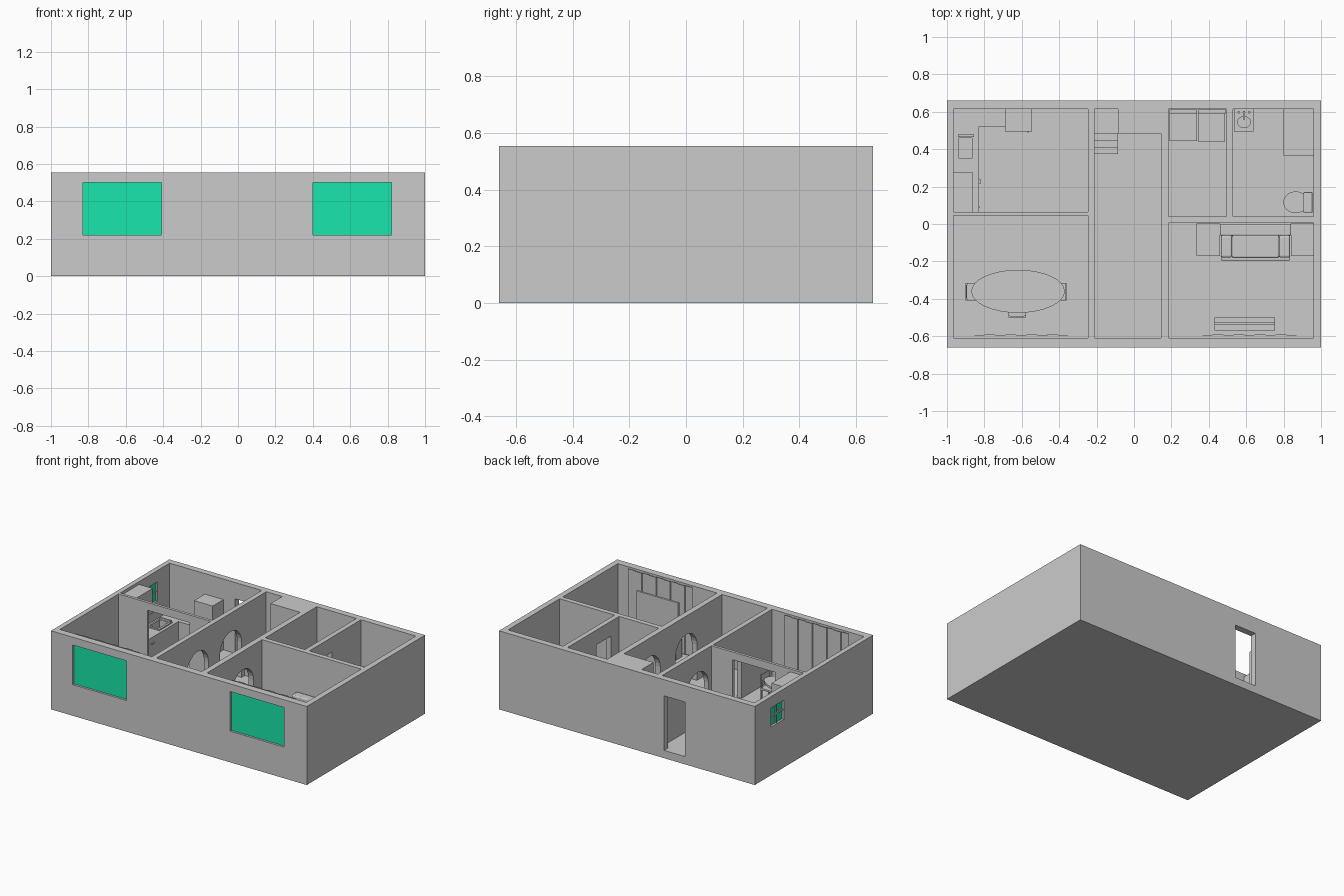
import bpy, bmesh, math
from mathutils import Vector

if "Cube" in bpy.data.objects:
    bpy.data.objects.remove(bpy.data.objects["Cube"])

FLOOR, TOP = 0.055, 0.555
green = bpy.data.materials.new("green_glass")
green.diffuse_color = (0.01, 0.8, 0.41, 1)
green.use_nodes = True
green.node_tree.nodes["Principled BSDF"].inputs["Base Color"].default_value = green.diffuse_color


def finish(name, bm, mat=None):
    bmesh.ops.recalc_face_normals(bm, faces=bm.faces)
    me = bpy.data.meshes.new(name)
    bm.to_mesh(me)
    bm.free()
    ob = bpy.data.objects.new(name, me)
    bpy.context.collection.objects.link(ob)
    if mat:
        me.materials.append(mat)
    return ob


def box(name, x0, x1, y0, y1, z0, z1, mat=None, bevel=0):
    bm = bmesh.new()
    bmesh.ops.create_cube(bm, size=1)
    for v in bm.verts:
        v.co = Vector((x0 + (v.co.x + .5) * (x1 - x0), y0 + (v.co.y + .5) * (y1 - y0),
                       z0 + (v.co.z + .5) * (z1 - z0)))
    ob = finish(name, bm, mat)
    if bevel:
        m = ob.modifiers.new("bevel", 'BEVEL')
        m.width, m.segments = bevel, 3
    return ob


def prism(name, pts, vec, mat=None):
    """Extrude a closed outline along a vector."""
    bm = bmesh.new()
    f = bm.faces.new([bm.verts.new(p) for p in pts])
    r = bmesh.ops.extrude_face_region(bm, geom=[f])
    bmesh.ops.translate(bm, vec=vec, verts=[g for g in r['geom'] if isinstance(g, bmesh.types.BMVert)])
    return finish(name, bm, mat)


def disc(name, cx, cy, rx, ry, z0, z1, n=32):
    pts = [(cx + rx * math.cos(2 * math.pi * i / n), cy + ry * math.sin(2 * math.pi * i / n), z0)
           for i in range(n)]
    ob = prism(name, pts, (0, 0, z1 - z0))
    bpy.context.view_layer.objects.active = ob
    ob.select_set(True)
    bpy.ops.object.shade_smooth_by_angle(angle=math.radians(35))
    ob.select_set(False)
    return ob


def arch(y0, y1, x0, x1, top=.425, n=14):
    r, c = (y1 - y0) / 2, (y0 + y1) / 2
    pts = [(x0, y0, FLOOR), (x0, y1, FLOOR)]
    pts += [(x0, c + r * math.cos(math.pi * i / n), top - r + r * math.sin(math.pi * i / n))
            for i in range(n + 1)]
    return prism("arch_cutter", pts, (x1 - x0, 0, 0))


def carve(ob, cutters):
    for c in cutters:
        c.hide_render = True
        m = ob.modifiers.new("cut", 'BOOLEAN')
        m.operation, m.solver, m.object = 'DIFFERENCE', 'EXACT', c
    dg = bpy.context.evaluated_depsgraph_get()
    me = bpy.data.meshes.new_from_object(ob.evaluated_get(dg))
    ob.modifiers.clear()
    ob.data = me
    for c in cutters:
        bpy.data.objects.remove(c)


# House shell: floor slab and walls, with rooms and openings carved out
house = box("house_walls", -1, 1, -.66, .66, 0, TOP)
rooms = [(-.965, -.245, .065, .615), (-.965, -.245, -.61, .045), (-.21, .145, -.61, .485),
         (-.21, -.085, .48, .615), (.185, .495, .04, .615), (.53, .96, .04, .615),
         (.185, .96, -.61, .005)]
cuts = [box("room_cutter", *r, FLOOR, .7) for r in rooms]
openings = [(-.83, -.41, -.7, -.6, .22, .50), (.40, .82, -.7, -.6, .22, .50),   # front windows
            (-1.05, -.955, .335, .48, .34, .475),                             # side window
            (-.455, -.29, .6, .7, FLOOR, .44),                                # back door
            (-.74, -.41, .03, .08, FLOOR, .50),                               # kitchen to dining
            (.48, .545, .13, .29, FLOOR, .45)]                                # bathroom door
cuts += [box("opening_cutter", *o) for o in openings]
cuts += [arch(-.27, -.03, -.26, -.2), arch(.10, .34, -.26, -.2),
         arch(-.33, -.09, .135, .195), arch(.08, .32, .135, .195)]
carve(house, cuts)

# Window panes
box("front_pane_left", -.83, -.41, -.645, -.635, .22, .50, green)
box("front_pane_right", .40, .82, -.645, -.635, .22, .50, green)
box("side_pane", -.985, -.978, .335, .48, .34, .475, green)
box("side_window_mullion", -.993, -.972, .402, .413, .34, .475)
box("side_window_crossbar", -.993, -.972, .335, .48, .402, .413)


# Pleated curtains
def curtain(name, x0, x1, n=9):
    w = (x1 - x0) / n
    front, back = [], []
    for i in range(n):
        y = -.588 if i % 2 else -.594
        for x in (x0 + i * w + .002, x0 + (i + 1) * w - .002):
            front.append((x, y, FLOOR + .01))
            back.append((x, y - .003, FLOOR + .01))
    prism(name, front + back[::-1], (0, 0, .485))


curtain("dining_curtain", -.855, -.35)
curtain("living_curtain", .365, .87)

# Stairs at the end of the hall
for i, y in enumerate((.375, .41, .445, .485)):
    box(f"stair_{i + 1}", -.21, -.085, y, .617, FLOOR - .005, FLOOR + .045 * (i + 1))

# Kitchen: L-shaped counter, sink, fridge, hanging cupboard
C = .215
counter = prism("kitchen_counter", [(-.967, .063, .05), (-.83, .063, .05), (-.83, .52, .05), (-.69, .52, .05),
                                    (-.69, .617, .05), (-.967, .617, .05)], (0, 0, C - .05))
carve(counter, [box("basin_cutter", -.935, -.865, .35, .46, C - .05, C + .05)])
sink = box("sink_rim", -.945, -.85, .335, .48, C, C + .008)
carve(sink, [box("rim_cutter", -.935, -.865, .35, .46, C - .05, C + .05)])
box("sink_splash", -.94, -.855, .464, .478, C, C + .02)
box("oven_handle", -.832, -.82, .215, .24, .17, .18)
box("counter_knob", -.832, -.825, .085, .095, .17, .18)
box("fridge", -.69, -.545, .495, .617, .05, .41)
box("fridge_handle", -.57, -.562, .488, .495, .2, .3)
box("hanging_cupboard", -.967, -.86, .065, .275, .36, .535)

# Dining table and chairs
T = .20
disc("table_top", -.62, -.36, .25, .115, T - .015, T)
disc("table_post", -.62, -.36, .03, .03, FLOOR, T - .01, 16)
disc("table_foot", -.62, -.36, .1, .06, FLOOR, FLOOR + .012)


def chair(name, cx, cy, dx, dy):
    """(cx, cy) is the seat centre, (dx, dy) points towards the back rest."""
    h = .047

    def part(tag, a0, a1, b0, b1, z0, z1):
        xs = sorted((cx + dx * a0 - dy * b0, cx + dx * a1 - dy * b1))
        ys = sorted((cy + dy * a0 + dx * b0, cy + dy * a1 + dx * b1))
        box(f"{name}_{tag}", *xs, *ys, z0, z1)
    part("seat", -h, h, -h, h, .13, .142)
    for i, (a, b) in enumerate(((-h, -h), (-h, h - .01), (h - .01, -h), (h - .01, h - .01))):
        part(f"leg_{i}", a, a + .01, b, b + .01, FLOOR, .24 if a > 0 else .13)
    part("back", h - .008, h - .001, -h, h, .19, .235)


chair("chair_left", -.853, -.362, -1, 0)
chair("chair_right", -.407, -.362, 1, 0)
chair("chair_front", -.625, -.453, 0, -1)

# Living room: sofa, side tables, screen on a stand
box("sofa_base", .465, .835, -.195, -.005, FLOOR, .125, bevel=.006)
box("sofa_back", .46, .84, -.062, 0, FLOOR, .265, bevel=.008)
for side, x in (("left", .465), ("right", .775)):
    box(f"sofa_arm_{side}", x, x + .06, -.18, -.06, .11, .185, bevel=.012)
box("sofa_cushion", .525, .775, -.18, -.06, .12, .15, bevel=.008)
for side, x0, x1 in (("left", .335, .46), ("right", .84, .96)):
    box(f"side_table_top_{side}", x0, x1, -.17, .003, .165, .18)
    for i, (x, y) in enumerate(((x0, -.17), (x1 - .015, -.17), (x0, -.015), (x1 - .015, -.015))):
        box(f"side_table_leg_{side}_{i}", x, x + .015, y, y + .015, FLOOR, .165)
box("screen_stand", .43, .755, -.57, -.5, FLOOR, .2)
box("screen", .43, .755, -.54, -.525, .2, .45)

# Laundry: washer and dryer with control panels
box("washer", .19, .338, .445, .612, FLOOR, .23)
box("dryer", .342, .487, .44, .612, FLOOR, .23)
for side, x in (("washer", .19), ("dryer", .342)):
    box(f"{side}_panel", x, x + .146, .592, .612, .23, .265)

# Bathroom: basin, shower, toilet
box("basin_cabinet", .545, .635, .5, .617, FLOOR, .19)
basin = box("basin_top", .535, .64, .495, .617, .19, .21)
carve(basin, [disc("bowl_cutter", .588, .545, .035, .03, .195, .25, 20)])
for i, x in enumerate((.56, .588, .616)):
    disc(f"basin_tap_{i}", x, .598, .007, .007, .205, .235, 10)
box("basin_spout", .583, .593, .56, .6, .228, .236)
box("shower", .80, .963, .365, .617, FLOOR, .345)
box("toilet_tank", .905, .955, .062, .17, .11, .215, bevel=.004)
disc("toilet_bowl", .87, .116, .05, .04, FLOOR, .12, 24)
disc("toilet_seat", .865, .116, .067, .058, .12, .138, 32)
box("toilet_base", .87, .94, .085, .147, FLOOR, .12)
